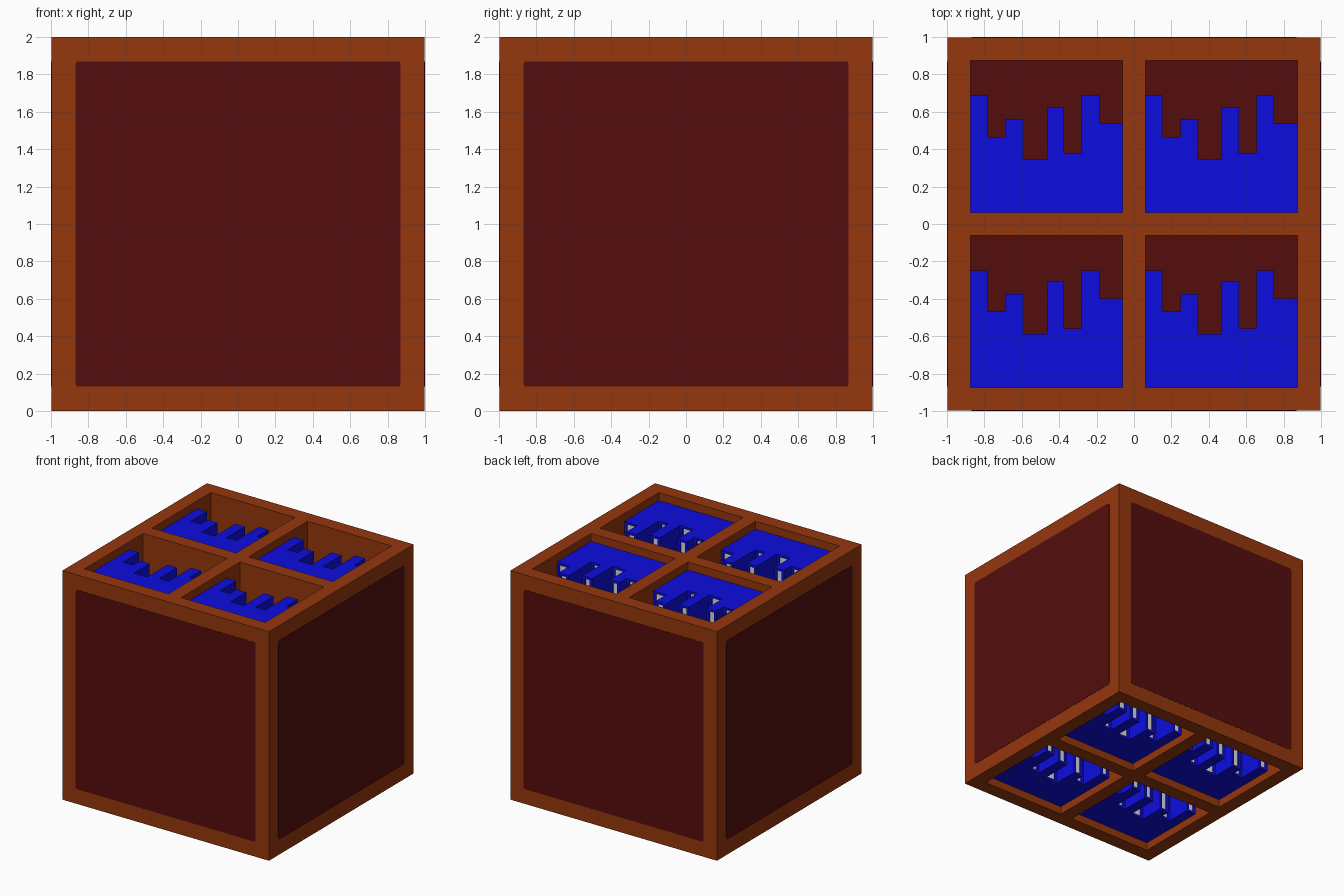
import bpy, bmesh, math
from mathutils import Matrix, Vector

if "Cube" in bpy.data.objects:
    bpy.data.objects.remove(bpy.data.objects["Cube"])


def material(name, rgb):
    m = bpy.data.materials.new(name)
    m.diffuse_color = (*rgb, 1)
    m.use_nodes = True
    m.node_tree.nodes["Principled BSDF"].inputs["Base Color"].default_value = m.diffuse_color
    return m


WOOD = material("orange brown wood", (0.30, 0.038, 0.004))
DARK = material("dark red wood", (0.090, 0.004, 0.004))
BLUE = material("blue cover", (0.004, 0.004, 0.74))
PAPER = material("paper", (0.72, 0.72, 0.72))


def add_box(bm, lo, hi):
    lo, hi = Vector(lo), Vector(hi)
    mat = Matrix.Translation((lo + hi) / 2) @ Matrix.Diagonal((*(hi - lo), 1))
    return bmesh.ops.create_cube(bm, size=1, matrix=mat)["verts"]


def finish(name, bm, mat):
    me = bpy.data.meshes.new(name)
    bm.to_mesh(me)
    bm.free()
    me.materials.append(mat)
    ob = bpy.data.objects.new(name, me)
    bpy.context.collection.objects.link(ob)
    return ob


OUT, INN, DIV = 0.998, 0.873, 0.061

# Case: prism with four square openings, walls and cross dividers
bm = bmesh.new()
cuts = [-OUT, -INN, -DIV, DIV, INN, OUT]
grid = {}
for z in (0, 2):
    for i, x in enumerate(cuts):
        for j, y in enumerate(cuts):
            grid[i, j, z] = bm.verts.new((x, y, z))


def is_solid(i, j):
    return 0 <= i <= 4 and 0 <= j <= 4 and not (i in (1, 3) and j in (1, 3))


def wall(a, b):
    bm.faces.new((grid[(*a, 0)], grid[(*b, 0)], grid[(*b, 2)], grid[(*a, 2)]))


for i in range(5):
    for j in range(5):
        if not is_solid(i, j):
            continue
        loop = [(i, j), (i + 1, j), (i + 1, j + 1), (i, j + 1)]
        bm.faces.new([grid[(*c, 2)] for c in loop])
        bm.faces.new([grid[(*c, 0)] for c in reversed(loop)])
        for k, (di, dj) in enumerate([(0, -1), (1, 0), (0, 1), (-1, 0)]):
            if not is_solid(i + di, j + dj):
                wall(loop[k], loop[(k + 1) % 4])
finish("case", bm, WOOD)

# Dark side panels with slightly rounded corners
for k, side in enumerate(["front", "right", "back", "left"]):
    bm = bmesh.new()
    add_box(bm, (-0.87, -1.0, 0.13), (0.87, -0.994, 1.87))
    edges = [e for e in bm.edges
             if abs(e.verts[0].co.y - e.verts[1].co.y) > 0.001]
    bmesh.ops.bevel(bm, geom=edges, offset=0.018, segments=3,
                    profile=0.5, affect='EDGES')
    bm.transform(Matrix.Rotation(k * math.pi / 2, 4, 'Z'))
    finish(side + "_panel", bm, DARK)

# Dark core closing the compartments between upper and lower shelves
CORE = 0.62
bm = bmesh.new()
for sx in (-1, 1):
    for sy in (-1, 1):
        xs, ys = sorted((sx * DIV, sx * INN)), sorted((sy * DIV, sy * INN))
        add_box(bm, (xs[0], ys[0], CORE), (xs[1], ys[1], 2 - CORE))
finish("compartment_backs", bm, DARK)

# Books: (left, right, height) within one compartment
BOOKS = [(0, .092, .625), (.092, .187, .405), (.187, .280, .50),
         (.280, .407, .285), (.407, .500, .565), (.500, .593, .315),
         (.593, .688, .625), (.688, .812, .475)]
SPINE, BOARD = 0.07, 0.024
covers, pages = bmesh.new(), bmesh.new()
for x0 in (-INN, DIV):
    for y0 in (-INN, DIV):
        for a, b, h in BOOKS:
            a, b, y1 = a + x0, b + x0, y0 + h
            add_box(covers, (a, y0, SPINE), (b, y1, SPINE + 0.02))
            add_box(covers, (a, y0, SPINE + 0.02), (a + BOARD, y1, CORE))
            add_box(covers, (b - BOARD, y0, SPINE + 0.02), (b, y1, CORE))
            add_box(pages, (a + BOARD, y0 + 0.01, SPINE + 0.02),
                    (b - BOARD, y1 - 0.01, CORE))

# Mirror the lower books to the upper openings
for bm, name, mat in ((covers, "book_covers", BLUE), (pages, "book_pages", PAPER)):
    dup = bmesh.ops.duplicate(bm, geom=bm.verts[:] + bm.edges[:] + bm.faces[:])["geom"]
    for g in dup:
        if isinstance(g, bmesh.types.BMVert):
            g.co.z = 2 - g.co.z
    bmesh.ops.reverse_faces(bm, faces=[g for g in dup if isinstance(g, bmesh.types.BMFace)])
    finish(name, bm, mat)
